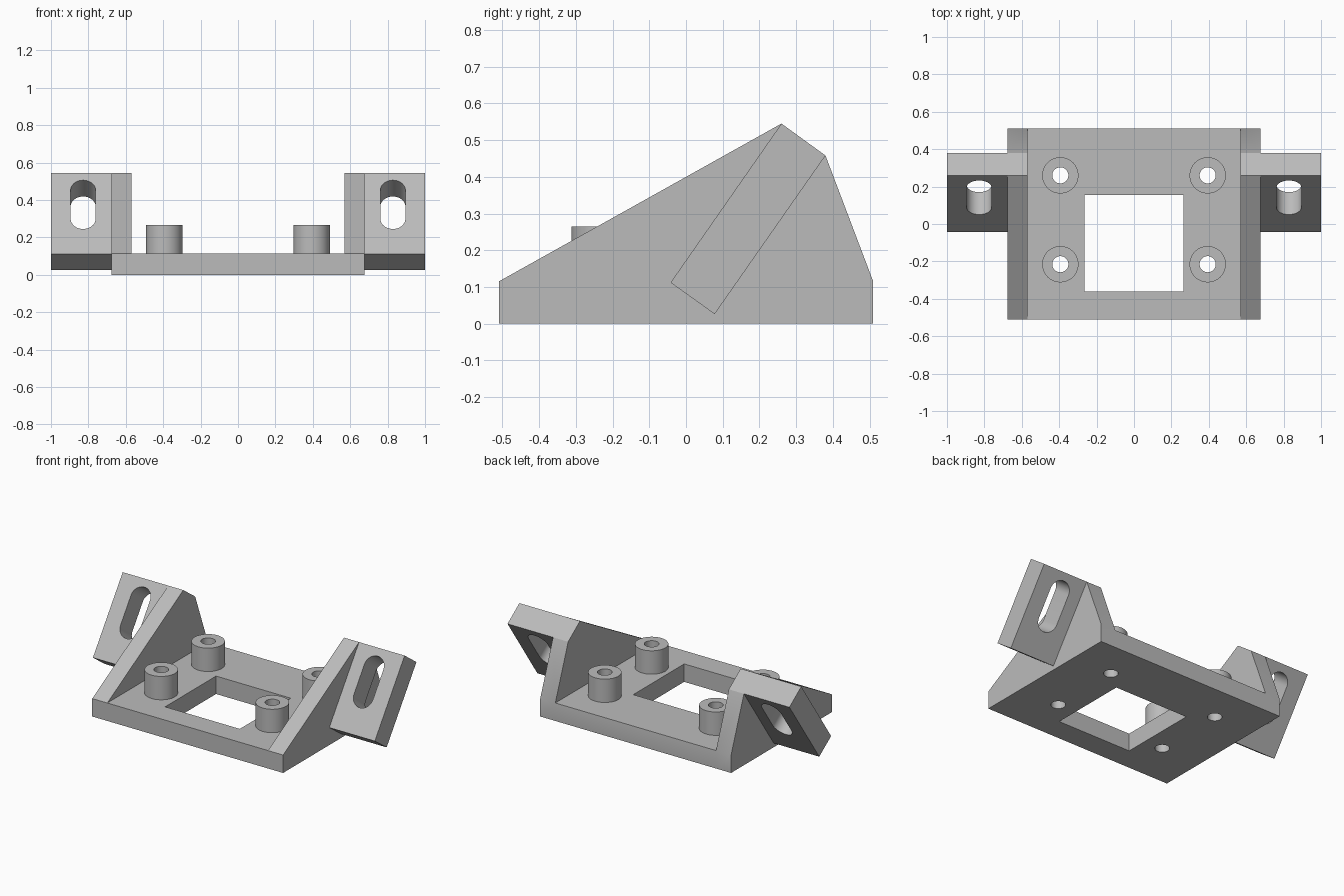
import bpy, bmesh, math
from mathutils import Vector

if "Cube" in bpy.data.objects:
    bpy.data.objects.remove(bpy.data.objects["Cube"], do_unlink=True)

grey = bpy.data.materials.new("plain grey")
grey.use_nodes = True
colour = (0.5, 0.5, 0.5, 1)
grey.diffuse_color = colour
grey.node_tree.nodes["Principled BSDF"].inputs["Base Color"].default_value = colour


def prism(name, outline, offset):
    """Extrude a closed 3D outline along an offset vector."""
    bm = bmesh.new()
    face = bm.faces.new([bm.verts.new(p) for p in outline])
    moved = bmesh.ops.extrude_face_region(bm, geom=[face])["geom"]
    verts = [v for v in moved if isinstance(v, bmesh.types.BMVert)]
    bmesh.ops.translate(bm, vec=Vector(offset), verts=verts)
    # The source face stays in place as the second cap
    if face.is_valid and not any(len(e.link_faces) == 2 for e in face.edges):
        bm.faces.new([v for v in face.verts])
    bmesh.ops.recalc_face_normals(bm, faces=bm.faces)
    mesh = bpy.data.meshes.new(name)
    bm.to_mesh(mesh)
    bm.free()
    mesh.materials.append(grey)
    obj = bpy.data.objects.new(name, mesh)
    bpy.context.collection.objects.link(obj)
    return obj


def combine(obj, tool, operation):
    """Apply a boolean and discard its tool."""
    bpy.context.view_layer.objects.active = obj
    mod = obj.modifiers.new("combine", "BOOLEAN")
    mod.object, mod.operation, mod.solver = tool, operation, "EXACT"
    bpy.ops.object.modifier_apply(modifier=mod.name)
    bpy.data.objects.remove(tool, do_unlink=True)


def smooth(obj):
    bpy.ops.object.select_all(action="DESELECT")
    obj.select_set(True)
    bpy.context.view_layer.objects.active = obj
    bpy.ops.object.shade_smooth_by_angle(angle=math.radians(30))


def rectangle(x0, x1, y0, y1, z):
    return [(x0, y0, z), (x1, y0, z), (x1, y1, z), (x0, y1, z)]


def circle(x, y, z, r, n=48):
    return [(x + r * math.cos(math.tau * i / n),
             y + r * math.sin(math.tau * i / n), z) for i in range(n)]


HALF_W, HALF_D, THICK = 0.677, 0.51, 0.115
INNER = 0.57
BOSS_R, HOLE_R, BOSS_TOP = 0.097, 0.043, 0.265
boss_spots = [(s * 0.394, y) for s in (-1, 1) for y in (-0.215, 0.26)]
top_front, top_back = Vector((0, 0.26, 0.545)), Vector((0, 0.38, 0.458))
low_front, low_back = Vector((0, -0.042, 0.112)), Vector((0, 0.078, 0.026))

# Base with triangular side gussets
base = prism("base_with_gussets",
             rectangle(-HALF_W, HALF_W, -HALF_D, HALF_D, 0), (0, 0, THICK))
side = [(-HALF_D, 0), (HALF_D, 0), (HALF_D, THICK), top_back.yz, top_front.yz,
        (-HALF_D, THICK)]
for s in (-1, 1):
    gusset = prism("gusset", [(s * INNER, y, z) for y, z in side],
                   (s * (HALF_W - INNER), 0, 0))
    combine(base, gusset, "UNION")

# Central window and screw holes
combine(base, prism("window", rectangle(-0.265, 0.265, -0.36, 0.156, -0.1),
                    (0, 0, 0.4)), "DIFFERENCE")
for x, y in boss_spots:
    combine(base, prism("hole", circle(x, y, -0.1, HOLE_R), (0, 0, 0.5)), "DIFFERENCE")
smooth(base)

# Hollow standoffs
for x, y in boss_spots:
    name = ("left" if x > 0 else "right") + ("_back" if y > 0 else "_front")
    boss = prism(name + "_standoff", circle(x, y, THICK, BOSS_R),
                 (0, 0, BOSS_TOP - THICK))
    combine(boss, prism("hole", circle(x, y, 0, HOLE_R), (0, 0, 0.5)), "DIFFERENCE")
    smooth(boss)

# Tilted ears with rounded slots
up = (top_front - low_front).normalized()
through = (top_back - top_front).normalized()
slot_middle = Vector((0, 0.142, 0.375))
SLOT_R, SLOT_HALF, STEPS = 0.067, 0.159, 20
for s, name in ((1, "left_ear"), (-1, "right_ear")):
    ear = prism(name, [p + Vector((s * HALF_W, 0, 0))
                       for p in (low_front, low_back, top_back, top_front)],
                (s * (1 - HALF_W), 0, 0))
    centre = slot_middle + Vector((s * 0.828, 0, 0)) - through * 0.1
    outline = []
    for end in (1, -1):
        for i in range(STEPS + 1):
            a = math.pi * i / STEPS
            outline.append(centre + Vector((end * SLOT_R * math.cos(a), 0, 0))
                           + up * end * (SLOT_HALF - SLOT_R + SLOT_R * math.sin(a)))
    combine(ear, prism("slot", outline, through * 0.4), "DIFFERENCE")
    smooth(ear)
